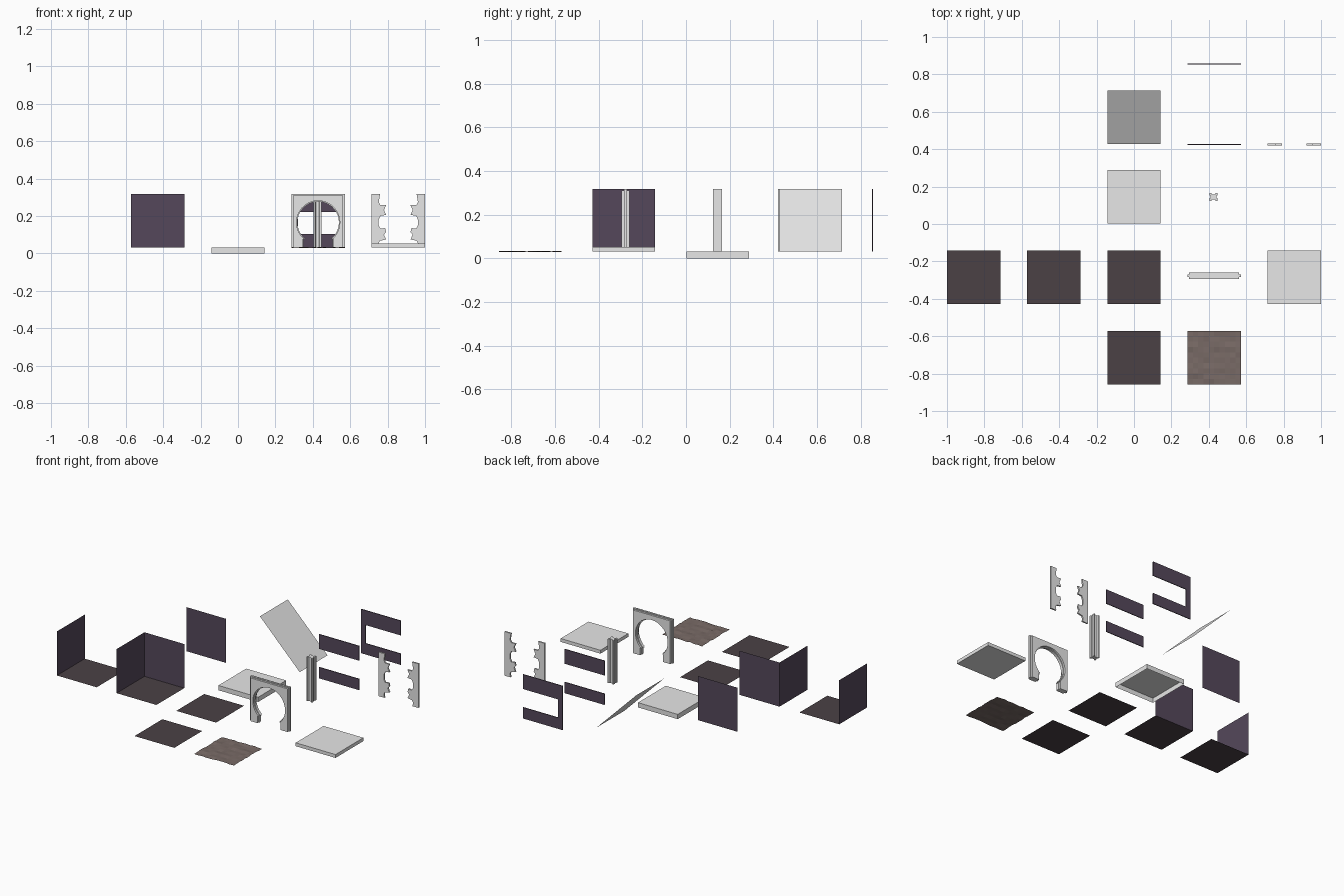
import bpy, bmesh, math, random

if "Cube" in bpy.data.objects:
    bpy.data.objects.remove(bpy.data.objects["Cube"])

random.seed(4)
T = 2 / 7            # module size
H = T / 2
Z0, Z1 = 0.031, 0.317


def material(name, rgb):
    m = bpy.data.materials.new(name)
    m.diffuse_color = (*rgb, 1)
    m.use_nodes = True
    m.node_tree.nodes["Principled BSDF"].inputs["Base Color"].default_value = m.diffuse_color
    return m


STONE = material("pale stone", (0.8, 0.8, 0.8))
WALL = material("purple wall", (0.09, 0.064, 0.104))
FLOOR = material("dark floor", (0.07, 0.053, 0.06))
EARTH = material("brown earth", (0.19, 0.145, 0.133))


def finish(name, bm, mat):
    me = bpy.data.meshes.new(name)
    bm.to_mesh(me)
    bm.free()
    me.materials.append(mat)
    ob = bpy.data.objects.new(name, me)
    bpy.context.collection.objects.link(ob)
    return ob


def sheet(name, corners, mat):
    bm = bmesh.new()
    bm.faces.new([bm.verts.new(c) for c in corners])
    return finish(name, bm, mat)


def prism(name, pts, a, b, mat, axis="y"):
    """Extrude a closed profile along y (profile in x, z) or z (profile in x, y)."""
    bm = bmesh.new()
    place = (lambda p, t: (p[0], t, p[1])) if axis == "y" else (lambda p, t: (p[0], p[1], t))
    f = bm.faces.new([bm.verts.new(place(p, a)) for p in pts])
    new = bmesh.ops.extrude_face_region(bm, geom=[f])["geom"]
    off = (0, b - a, 0) if axis == "y" else (0, 0, b - a)
    bmesh.ops.translate(bm, vec=off, verts=[v for v in new if isinstance(v, bmesh.types.BMVert)])
    bmesh.ops.recalc_face_normals(bm, faces=bm.faces)
    return finish(name, bm, mat)


def rect(x0, x1, y0, y1):
    return [(x0, y0), (x1, y0), (x1, y1), (x0, y1)]


def floor(name, cx, cy):
    sheet(name, [(x, y, Z0) for x, y in rect(cx - H, cx + H, cy - H, cy + H)], FLOOR)


def side_wall(name, x, cy):
    sheet(name, [(x, y, z) for y, z in rect(cy - H, cy + H, Z0, Z1)], WALL)


def back_wall(name, cx, y):
    sheet(name, [(x, y, z) for x, z in rect(cx - H, cx + H, Z0, Z1)], WALL)


# Floor, edge and corner modules
floor("edge_floor", -3 * T, -T)
side_wall("edge_wall", -3.5 * T, -T)
floor("corner_floor", -1.5 * T, -T)
side_wall("corner_side_wall", -2 * T, -T)
back_wall("corner_back_wall", -1.5 * T, -H)
floor("plain_floor", 0, -T)
floor("front_floor", 0, -2.5 * T)
back_wall("single_wall", -1.5 * T, T)

# Uneven earth floor
bm = bmesh.new()
bmesh.ops.create_grid(bm, x_segments=10, y_segments=10, size=H)
for v in bm.verts:
    v.co.x += 1.5 * T
    v.co.y -= 2.5 * T
    v.co.z = Z0 + random.uniform(-0.003, 0.003)
finish("earth_floor", bm, EARTH)

# Stone slabs: one open underneath, one solid
slab = prism("hollow_slab", rect(-H, H, 0.003, 0.003 + T), 0, Z0, STONE, "z")
bm = bmesh.new()
bm.from_mesh(slab.data)
under = [f for f in bm.faces if f.normal.z < -0.9]
bmesh.ops.delete(bm, geom=under, context="FACES_ONLY")
bm.to_mesh(slab.data)
bm.free()
prism("solid_slab", rect(2.5 * T, 3.5 * T, -1.5 * T, -H), Z0, 0.053, STONE, "z")

# Ramp, high on the left
sheet("ramp", [(-H, 1.5 * T, Z1), (H, 1.5 * T, Z0), (H, 2.5 * T, Z0), (-H, 2.5 * T, Z1)], STONE)

# Fluted pillar
quarter = [(0.021, 0.007), (0.021, 0.021), (0.012, 0.021), (0.007, 0.013)]
half = [(0.016, 0.007)] + quarter
half += [(-x, y) for x, y in reversed(half)]
section = half + [(-x, -y) for x, y in half]
prism("pillar", [(0.425 + x, 0.145 + y) for x, y in section], Z0, Z1, STONE, "z")


# Horseshoe arch: full-size core with a thicker body
def arch(name, w, top, r, foot, t):
    cx, cz, cut = 1.5 * T, 0.166, 0.078
    a = math.asin((cut - cz) / r)
    n = 28
    ring = [(cx + r * math.cos(a + (math.pi - 2 * a) * i / n),
             cz + r * math.sin(a + (math.pi - 2 * a) * i / n)) for i in range(n + 1)]
    pts = [(cx - w, Z0), (cx - w, top), (cx + w, top), (cx + w, Z0), (cx + foot, Z0)]
    pts += [(cx + foot, cut)] + ring + [(cx - foot, cut), (cx - foot, Z0)]
    prism(name, pts, -0.277 - t, -0.277 + t, STONE)


arch("arch_core", H, Z1, 0.111, 0.078, 0.006)
arch("arch_body", 0.134, 0.311, 0.116, 0.082, 0.018)

# Window walls: bands, and an end piece closing the left side
L, R = T, 2 * T
LOW, HIGH = 0.103, 0.222
for name, z0, z1 in (("lower_band", Z0, LOW), ("upper_band", HIGH, Z1)):
    prism(name, rect(L, R, z0, z1), 1.5 * T - 0.005, 1.5 * T, WALL)
end = [(L, Z0), (R, Z0), (R, LOW), (L + 0.034, LOW), (L + 0.034, HIGH), (R, HIGH), (R, Z1), (L, Z1)]
prism("window_end_wall", end, 3 * T - 0.005, 3 * T, WALL)

# Mirrored carved jambs
edge = [(0.045, Z1), (0.038, 0.275), (0.046, 0.258), (0.078, 0.258), (0.066, 0.232),
        (0.078, 0.206), (0.048, 0.202), (0.038, 0.18), (0.038, 0.15), (0.048, 0.132),
        (0.072, 0.136), (0.078, 0.115), (0.066, 0.1), (0.078, 0.075), (0.045, 0.068),
        (0.038, 0.055), (0.042, Z0)]
outline = [(0, Z0), (0, Z1)] + edge
for name, s in (("left_jamb", 1), ("right_jamb", -1)):
    prism(name, [(3 * T + s * (d - H), z) for d, z in outline], 0.421, 0.431, STONE)
